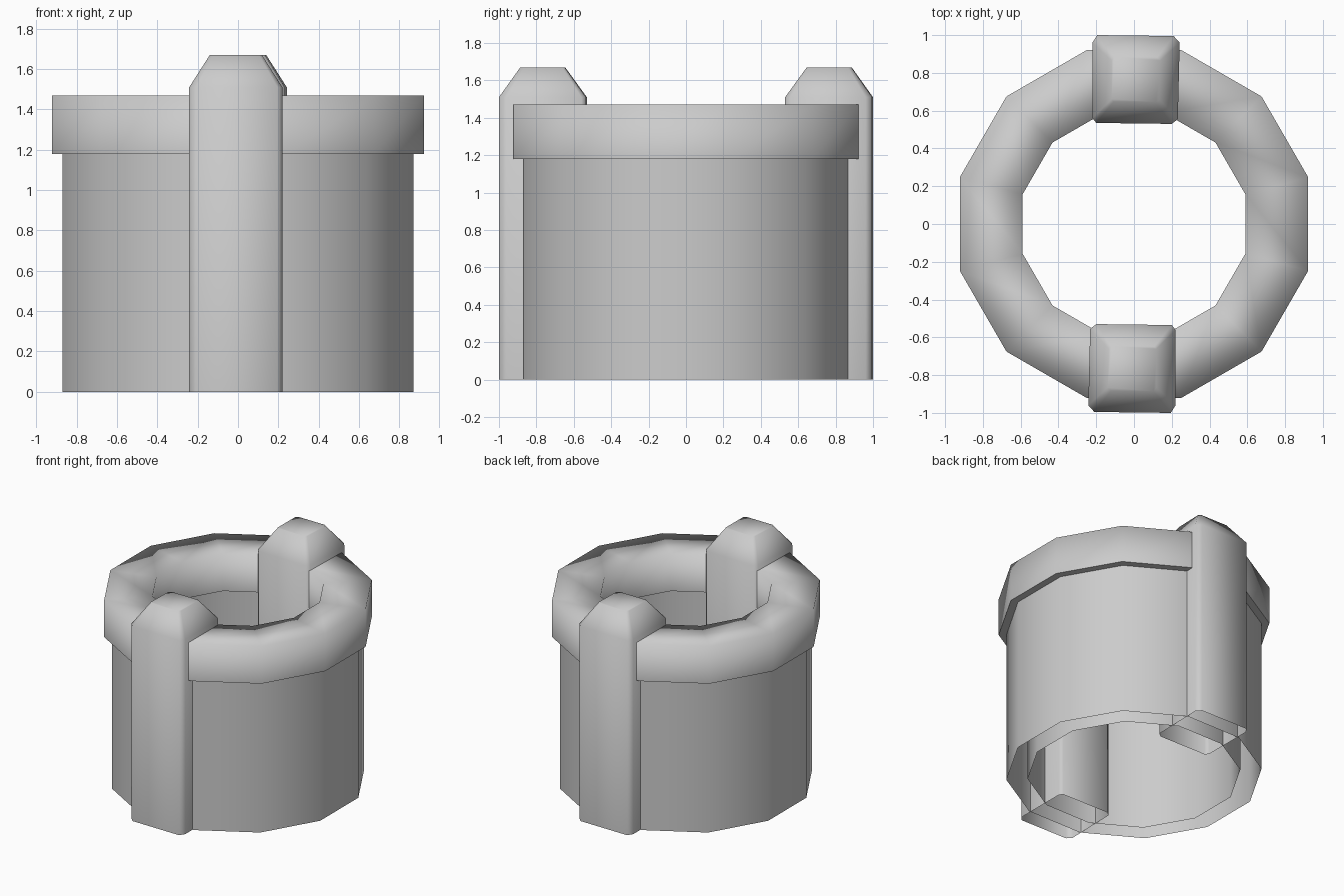
import bpy, bmesh
from math import cos, sin, pi

cube = bpy.data.objects.get("Cube")
if cube:
    bpy.data.objects.remove(cube, do_unlink=True)

stone = bpy.data.materials.new("grey_stone")
stone.use_nodes = True
stone.diffuse_color = (0.6, 0.6, 0.6, 1)
stone.node_tree.nodes["Principled BSDF"].inputs["Base Color"].default_value = (0.6, 0.6, 0.6, 1)

SIDES = 12
RIM_BOTTOM, RIM_TOP = 1.18, 1.47


def circle(radius, z):
    """Twelve-sided loop with flat sides facing the axes."""
    angles = [2 * pi * (i + 0.5) / SIDES for i in range(SIDES)]
    return [(radius * cos(a), radius * sin(a), z) for a in angles]


def loft(name, loops, closed=False, cap=False, sharp_z=None):
    """Skin successive loops with quads, smooth except at a sharp height."""
    bm = bmesh.new()
    rings = [[bm.verts.new(p) for p in loop] for loop in loops]
    pairs = list(zip(rings, rings[1:]))
    if closed:
        pairs.append((rings[-1], rings[0]))
    for a, b in pairs:
        n = len(a)
        for i in range(n):
            j = (i + 1) % n
            bm.faces.new((a[i], a[j], b[j], b[i]))
    if cap:
        bm.faces.new(rings[-1])
    for face in bm.faces:
        face.smooth = True
    if sharp_z is not None:
        for edge in bm.edges:
            if all(abs(v.co.z - sharp_z) < 0.001 for v in edge.verts):
                edge.smooth = False
    mesh = bpy.data.meshes.new(name)
    bm.to_mesh(mesh)
    bm.free()
    mesh.materials.append(stone)
    obj = bpy.data.objects.new(name, mesh)
    bpy.context.collection.objects.link(obj)
    return obj


# Hollow wall: outer and inner shells, open underneath
loft("outer_wall", [circle(0.90, 0), circle(0.90, RIM_BOTTOM)])
loft("inner_wall", [circle(0.75, RIM_BOTTOM), circle(0.75, 0)])

# Box-section rim with softly shaded upper edges
loft("rim", [circle(0.955, RIM_BOTTOM), circle(0.955, RIM_TOP),
             circle(0.61, RIM_TOP), circle(0.61, RIM_BOTTOM)],
     closed=True, sharp_z=RIM_BOTTOM)

# Slightly irregular post outline with chamfered corners
CENTRE = (-0.01, -0.767)
OUTLINE = [(-0.21, -0.995), (0.195, -1.0), (0.22, -0.96), (0.22, -0.56),
           (0.20, -0.535), (-0.20, -0.53), (-0.232, -0.555), (-0.242, -0.96)]


def post_loop(z, sx=1.0, sy=1.0, turn=1):
    cx, cy = CENTRE
    return [(turn * (cx + (x - cx) * sx), turn * (cy + (y - cy) * sy), z)
            for x, y in OUTLINE]


# Two posts with tapered tops, the back one turned half way round
for name, turn in (("front_post", 1), ("back_post", -1)):
    loft(name, [post_loop(0, turn=turn), post_loop(1.51, turn=turn),
                post_loop(1.67, 0.56, 0.51, turn)], cap=True)
